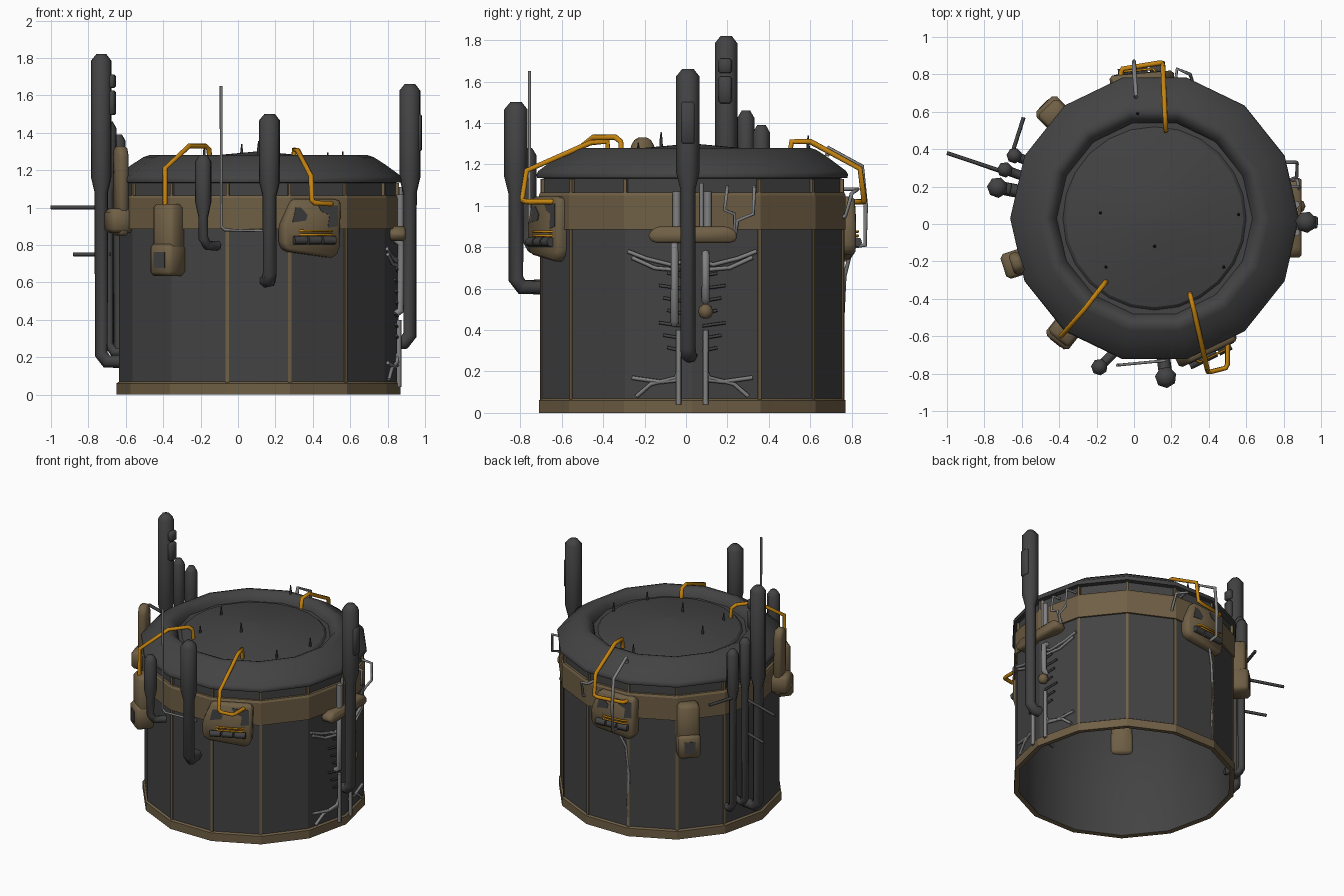
import bpy, bmesh, math
from mathutils import Vector

CX, CY, N = 0.11, 0.03, 14            # drum axis and side count


def mat(name, c):
    m = bpy.data.materials.new(name)
    m.diffuse_color = (*c, 1)
    return m


DARK = mat("dark_grey", (0.056, 0.056, 0.056))
BLACK = mat("charcoal", (0.035, 0.035, 0.036))
BROWN = mat("khaki_brown", (0.16, 0.115, 0.06))
YELLOW = mat("amber", (0.56, 0.23, 0.005))
GREY = mat("light_grey", (0.22, 0.22, 0.22))


def finish(name, bm, m, angle=35):
    bmesh.ops.recalc_face_normals(bm, faces=bm.faces)
    me = bpy.data.meshes.new(name)
    bm.to_mesh(me)
    bm.free()
    me.materials.append(m)
    me.shade_smooth()
    me.set_sharp_from_angle(angle=math.radians(angle))
    ob = bpy.data.objects.new(name, me)
    bpy.context.collection.objects.link(ob)
    return ob


def skin(bm, rings, close_start, close_end):
    for a, b in zip(rings, rings[1:]):
        n = len(a)
        for i in range(n):
            bm.faces.new((a[i], a[(i + 1) % n], b[(i + 1) % n], b[i]))
    if close_start:
        bm.faces.new(rings[0])
    if close_end:
        bm.faces.new(rings[-1])


def lathe(name, prof, m, angle=20, cap=False, n=N):
    bm = bmesh.new()
    rings = [[bm.verts.new((CX + r * math.cos(2 * math.pi * i / n),
                            CY + r * math.sin(2 * math.pi * i / n), z))
              for i in range(n)] for r, z in prof]
    skin(bm, rings, False, cap)
    return finish(name, bm, m, angle)


def tube(name, pts, r, m, sides=6):
    """Round pipe along pts; r is one radius or one per point."""
    pts = [Vector(p) for p in pts]
    rs = r if isinstance(r, (list, tuple)) else [r] * len(pts)
    bm, rings, u = bmesh.new(), [], None
    for i, p in enumerate(pts):
        a = (p - pts[i - 1]).normalized() if i else Vector()
        b = (pts[i + 1] - p).normalized() if i < len(pts) - 1 else Vector()
        t = (a + b).normalized()
        if u is None:
            u = t.orthogonal()
        u = (u - t * u.dot(t)).normalized()
        v = t.cross(u)
        rings.append([bm.verts.new(p + rs[i] * (u * math.cos(k * 2 * math.pi / sides)
                      + v * math.sin(k * 2 * math.pi / sides))) for k in range(sides)])
    skin(bm, rings, True, True)
    return finish(name, bm, m, 75)


def at(deg, r, z, side=0.0):
    """Point around the drum: angle, radius, height, sideways shift."""
    a = math.radians(deg)
    return Vector((CX + r * math.cos(a) - side * math.sin(a),
                   CY + r * math.sin(a) + side * math.cos(a), z))


def prism(name, deg, r0, r1, outline, m, bevel=0.0):
    """Plate facing outward; outline is (sideways, height)."""
    bm = bmesh.new()
    rings = [[bm.verts.new(at(deg, r, z, s)) for s, z in outline] for r in (r0, r1)]
    skin(bm, rings, True, True)
    if bevel:
        bmesh.ops.bevel(bm, geom=bm.edges[:], offset=bevel, segments=1, affect='EDGES')
    return finish(name, bm, m, 50 if bevel else 25)


def rect(s, z, w, h):
    return [(s - w / 2, z - h / 2), (s + w / 2, z - h / 2),
            (s + w / 2, z + h / 2), (s - w / 2, z + h / 2)]


# drum: base ring, wall, hollow inside, band, neck, lid and hatch
lathe("base_ring", [(0.725, 0.003), (0.735, 0), (0.76, 0), (0.76, 0.06), (0.745, 0.07)], BROWN)
lathe("drum_wall", [(0.747, 0.06), (0.747, 0.89)], DARK)
inside = lathe("drum_inside", [(0.73, 0.003), (0.735, 1.13), (0.52, 1.19)], DARK, 120, True)
inside.data.flip_normals()
lathe("upper_band", [(0.745, 0.885), (0.76, 0.885), (0.76, 1.05), (0.752, 1.065), (0.72, 1.065)], BROWN)
lathe("neck", [(0.735, 1.06), (0.735, 1.14)], DARK)
lathe("lid", [(0.73, 1.132), (0.768, 1.135), (0.772, 1.15), (0.762, 1.168), (0.68, 1.228),
              (0.615, 1.27), (0.585, 1.28), (0.555, 1.268), (0.53, 1.235), (0.52, 1.205)], DARK, 50)
lathe("hatch", [(0.525, 1.215), (0.49, 1.215), (0.475, 1.23), (0.25, 1.278), (0.01, 1.30)], DARK, 30, True, 24)

# corner seams and neck ribs
for k in range(N):
    deg = 360 * k / N
    if k not in (0, 7, 8, 9, 13):
        prism("wall_seam", deg, 0.735, 0.751, rect(0, 0.475, 0.018, 0.82), BROWN)
    prism("neck_rib", deg, 0.72, 0.75, rect(0, 1.095, 0.016, 0.07), BROWN)

# lid spikes
for x, y, z in [(-0.18, 0.06, 1.26), (0.56, 0.05, 1.23), (0.11, -0.12, 1.285),
                (-0.15, -0.23, 1.235), (0.48, -0.23, 1.225), (0.02, 0.59, 1.27)]:
    tube("lid_spike", [(x, y, z - 0.02), (x, y, z + 0.03), (x, y, z + 0.07)], [0.01, 0.008, 0.003], BLACK, 5)


# standing exhaust pipes
def stack(name, x, y, top, neck, bottom, end, r, thin):
    e = Vector((end[0] - x, end[1] - y, 0))
    d = e.normalized() * 0.03
    z = bottom + thin
    tube(name, [(x, y, top), (x, y, top - 0.035), (x, y, neck + 0.04), (x, y, neck - 0.04),
                (x, y, z + 0.04), (x + d.x, y + d.y, z), (end[0], end[1], z)],
         [r * 0.5, r, r, thin, thin, thin, thin], DARK, 7)


stack("front_pipe", 0.17, -0.82, 1.5, 1.10, 0.57, (0.15, -0.68), 0.058, 0.038)
stack("front_small_pipe", -0.185, -0.765, 1.28, 0.99, 0.77, (-0.11, -0.69), 0.045, 0.027)
stack("left_tall_pipe", -0.73, 0.195, 1.82, 1.12, 0.14, (-0.60, 0.17), 0.056, 0.037)
stack("left_mid_pipe", -0.69, 0.29, 1.46, 1.12, 0.20, (-0.58, 0.25), 0.042, 0.026)
stack("left_short_pipe", -0.64, 0.365, 1.39, 1.05, 0.17, (-0.53, 0.32), 0.042, 0.026)
stack("right_pipe", 0.92, 0.01, 1.66, 1.12, 0.24, (0.83, 0.02), 0.058, 0.038)
for z, h in ((1.675, 0.07), (1.56, 0.13)):
    prism("tall_pipe_plate", 168.5, 0.782, 0.82, rect(0, z, 0.06, h), DARK, 0.008)
prism("right_pipe_plate", -1.4, 0.84, 0.873, rect(0, 1.4, 0.065, 0.2), DARK, 0.008)

# side poles
for a, b in [((-0.70, 0.28, 1.0), (-1.0, 0.38, 1.0)), ((-0.68, 0.27, 0.75), (-0.88, 0.34, 0.75)),
             ((-0.66, 0.35, 1.04), (-0.59, 0.57, 1.04))]:
    tube("side_pole", [a, b], 0.011, DARK, 6)
tube("antenna", [(-0.09, -0.755, 1.65), (-0.09, -0.755, 0.90), (-0.07, -0.753, 0.88),
                 (0.17, -0.73, 0.875)], 0.008, GREY)

# amber conduits
tube("conduit_front_left", [(-0.39, -0.60, 0.98), (-0.39, -0.60, 1.21), (-0.26, -0.45, 1.33),
                            (-0.175, -0.34, 1.33), (-0.155, -0.315, 1.31), (-0.15, -0.31, 1.24)], 0.014, YELLOW)
tube("conduit_front_right", [(0.30, -0.375, 1.24), (0.30, -0.38, 1.31), (0.32, -0.46, 1.305), (0.39, -0.77, 1.17),
                             (0.395, -0.79, 1.04), (0.41, -0.79, 1.025), (0.49, -0.77, 1.02),
                             (0.50, -0.75, 1.02), (0.50, -0.64, 1.02)], 0.014, YELLOW)
tube("conduit_back", [(0.17, 0.50, 1.24), (0.17, 0.51, 1.31), (0.165, 0.60, 1.31), (0.155, 0.84, 1.18),
                      (0.155, 0.86, 1.03), (0.13, 0.86, 1.02), (-0.06, 0.83, 1.02), (-0.07, 0.81, 1.02),
                      (-0.07, 0.72, 1.02)], 0.014, YELLOW)


# wide control boxes
def control_box(deg, s):
    out = [(-0.17, 0.80), (-0.14, 0.765), (0.13, 0.73), (0.165, 0.77), (0.175, 1.03), (0.15, 1.045),
           (-0.11, 1.045), (-0.17, 0.90)]
    prism("control_box", deg, 0.70, 0.78, [(a + s, z) for a, z in out], BROWN, 0.015)
    prism("box_patch", deg, 0.77, 0.783, [(s - 0.12, 0.92), (s - 0.04, 0.93), (s - 0.03, 0.96),
                                          (s - 0.07, 1.0), (s - 0.10, 1.0)], DARK)
    prism("box_patch", deg, 0.77, 0.783, [(s + 0.09, 0.89), (s + 0.15, 0.90), (s + 0.15, 1.01),
                                          (s + 0.03, 1.02), (s + 0.05, 0.98), (s + 0.10, 0.96)], DARK)
    for i in (0, 1, 2):
        c = s - 0.08 + i * 0.085
        tube("box_plug", [at(deg, 0.79, 0.825, c - 0.037), at(deg, 0.79, 0.825, c + 0.037)], 0.024, DARK)
    for z in (0.855, 0.875):
        tube("box_wire", [at(deg, 0.77, z, s - 0.08), at(deg, 0.797, z, s - 0.06),
                          at(deg, 0.797, z, s + 0.1), at(deg, 0.77, z, s + 0.12)], 0.007, YELLOW, 5)


control_box(-64.3, -0.055)
control_box(95, 0.0)


# narrow boxes with a deeper foot
def narrow_box(deg, z):
    prism("narrow_box", deg, 0.70, 0.83, rect(0, z, 0.145, 0.38), BROWN, 0.02)
    prism("narrow_box_foot", deg, 0.70, 0.85, rect(0, z - 0.11, 0.155, 0.17), BROWN, 0.02)
    prism("narrow_box_window", deg, 0.84, 0.853, rect(0, z - 0.11, 0.075, 0.085), DARK)


narrow_box(-128.6, 0.83)
narrow_box(134, 0.83)
prism("left_box", 198, 0.745, 0.805, [(-0.06, 0.85), (0.06, 0.85), (0.06, 1.28), (0.03, 1.33),
                                      (-0.03, 1.33), (-0.06, 1.28)], BROWN, 0.015)
prism("left_box_foot", 198, 0.70, 0.85, rect(0, 0.93, 0.14, 0.13), BROWN, 0.02)


# right side service run; points are (y, z, height off the wall)
def wall(y, z, off=0.02):
    return (0.86 - 0.229 * abs(y - CY) + off, y, z)


prism("service_bar", 0, 0.70, 0.785, [(-0.21, 0.84), (-0.18, 0.82), (0.19, 0.82), (0.22, 0.84),
                                      (0.21, 0.88), (0.17, 0.90), (-0.17, 0.90), (-0.21, 0.87)], BROWN, 0.012)
tube("valve_ball", [wall(0.095, z, 0.035) for z in (0.455, 0.465, 0.49, 0.515, 0.525)],
     [0.01, 0.028, 0.037, 0.028, 0.01], BROWN, 8)
for s in (-1, 1):
    for path in ([(0.31, 0.78), (0.22, 0.745), (0.10, 0.715), (0.05, 0.73)],
                 [(0.29, 0.75), (0.18, 0.70), (0.06, 0.69)],
                 [(0.27, 0.08), (0.20, 0.14), (0.08, 0.17), (0.06, 0.22)],
                 [(0.29, 0.17), (0.15, 0.15), (0.06, 0.16)]):
        tube("side_cable", [wall(CY + s * d, z, 0.008) for d, z in path], 0.011, GREY, 5)
    tube("drain_pipe", [wall(CY + s * 0.065, z, 0.015) for z in (0.04, 0.40)], 0.014, GREY)
    tube("riser_pipe", [wall(CY + s * 0.075, z, 0.025) for z in (0.90, 1.07)], 0.02, GREY)
    tube("riser_line", [wall(CY + s * 0.045, z, 0.02) for z in (0.90, 1.11)], 0.011, GREY)
    for i in range(7):
        z = 0.30 + 0.06 * i
        tube("side_prong", [wall(CY + s * 0.05, z, 0.005), wall(CY + s * (0.12 + 0.02 * (i % 3)), z + 0.015, 0.015)],
             0.008, DARK, 5)
for y, z0, z1 in ((-0.055, 0.43, 0.83), (0.095, 0.54, 0.77)):
    tube("service_pipe", [wall(y, z0, 0.0), wall(y, z0 + 0.02, 0.03), wall(y, z1 - 0.02, 0.03),
                          wall(y, z1, 0.0)], 0.02, GREY)
tube("side_handle", [wall(0.20, 1.09, 0), wall(0.20, 1.085, 0.06), wall(0.185, 0.98, 0.06),
                     wall(0.235, 0.96, 0.06), wall(0.235, 0.87, 0.03)], 0.009, GREY)
tube("side_handle", [wall(0.33, 1.09, 0), wall(0.33, 1.085, 0.08), wall(0.325, 0.96, 0.08),
                     wall(0.25, 0.93, 0.06), wall(0.24, 0.87, 0.03)], 0.009, GREY)

# grey lines at the back
tube("back_line", [(0.01, 0.68, 1.24), (0.01, 0.69, 1.28), (0.0, 0.85, 1.19), (0.0, 0.868, 1.0),
                   (0.0, 0.865, 0.81), (0.0, 0.78, 0.80)], 0.012, GREY)
tube("back_handle", [(0.22, 0.74, 1.08), (0.23, 0.83, 1.08), (0.30, 0.80, 1.06), (0.31, 0.77, 0.95),
                     (0.29, 0.74, 0.94)], 0.010, GREY)
tube("back_cable", [(0.0, 0.79, 0.76), (-0.04, 0.765, 0.66), (-0.06, 0.755, 0.45), (-0.05, 0.755, 0.25),
                    (-0.055, 0.755, 0.08)], 0.010, GREY, 5)
